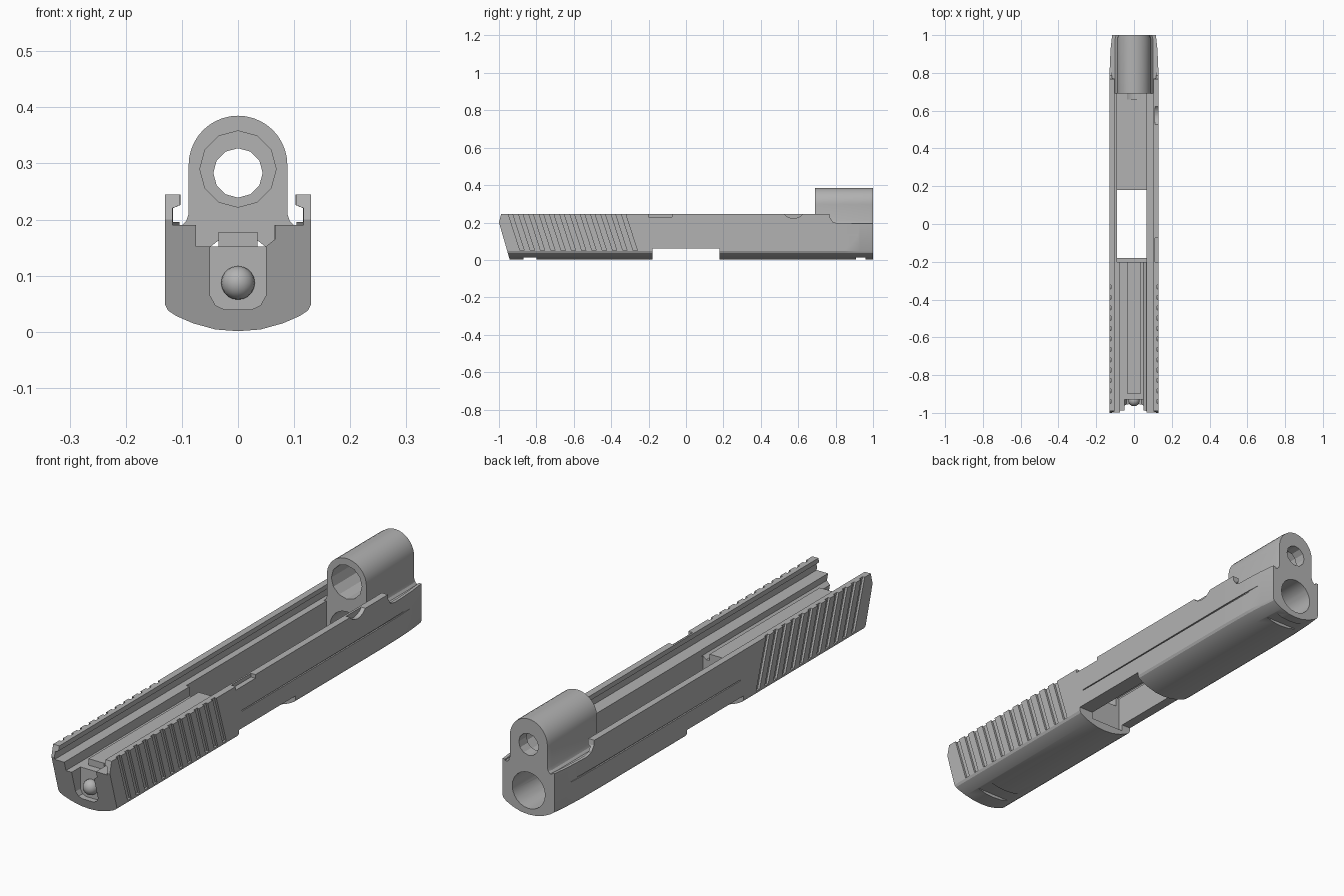
import bpy, bmesh, math

old = bpy.data.objects.get("Cube")
if old:
    bpy.data.objects.remove(old, do_unlink=True)

steel = bpy.data.materials.new("grey_steel")
steel.use_nodes = True
grey = (0.45, 0.45, 0.45, 1)
steel.diffuse_color = grey
steel.node_tree.nodes["Principled BSDF"].inputs["Base Color"].default_value = grey


def add_loft(bm, pts, rings, axis="y"):
    """Sweep a 2D outline along an axis; each ring is (position, width scale)."""
    loops = []
    for pos, s in rings:
        if axis == "y":
            loops.append([bm.verts.new((a * s, pos, b)) for a, b in pts])
        else:
            loops.append([bm.verts.new((pos, a, b)) for a, b in pts])
    n = len(pts)
    for lo, hi in zip(loops, loops[1:]):
        for i in range(n):
            j = (i + 1) % n
            bm.faces.new((lo[i], lo[j], hi[j], hi[i]))
    bm.faces.new(loops[0])
    bm.faces.new(loops[-1])


def finish(bm, name):
    bmesh.ops.recalc_face_normals(bm, faces=bm.faces)
    mesh = bpy.data.meshes.new(name)
    bm.to_mesh(mesh)
    bm.free()
    mesh.materials.append(steel)
    ob = bpy.data.objects.new(name, mesh)
    bpy.context.collection.objects.link(ob)
    return ob


def loft(name, pts, rings, axis="y"):
    bm = bmesh.new()
    add_loft(bm, pts, rings, axis)
    return finish(bm, name)


def rect(a0, a1, b0, b1):
    return [(a0, b0), (a1, b0), (a1, b1), (a0, b1)]


def circle(a, b, r, n):
    return [(a + r * math.cos(2 * math.pi * i / n), b + r * math.sin(2 * math.pi * i / n))
            for i in range(n)]


def boolean(target, tool, operation="DIFFERENCE"):
    mod = target.modifiers.new("cut", "BOOLEAN")
    mod.operation, mod.object, mod.solver = operation, tool, "EXACT"
    bpy.context.view_layer.objects.active = target
    bpy.ops.object.modifier_apply(modifier=mod.name)
    bpy.data.objects.remove(tool, do_unlink=True)


def cut(pts, a, b, axis="y"):
    boolean(body, loft("cutter", pts, [(a, 1), (b, 1)], axis))


# Main body: curved underside, straight walls, inward rail lips
half = [(0.04, 0.004), (0.08, 0.015), (0.11, 0.028), (0.125, 0.038), (0.13, 0.048),
        (0.13, 0.245), (0.103, 0.245), (0.103, 0.226), (0.117, 0.22),
        (0.117, 0.19)]
outline = [(0, 0.001)] + half + [(-x, z) for x, z in reversed(half)]
body = loft("slide_body", outline,
            [(-1.02, 1), (0.72, 1), (0.85, 0.985), (0.93, 0.95), (1, 0.89)])

# Raked rear end
cut([(-1.1, -0.1), (-0.913, -0.1), (-1, 0.2), (-0.985, 0.26), (-1.1, 0.26)],
    -0.2, 0.2, "x")

# Inner trough, rear channel and open port
cut(rect(-0.09, 0.065, 0.035, 0.3), -0.2, 0.69)
cut([(-0.075, 0.152), (0.05, 0.152), (0.066, 0.165), (0.066, 0.3), (-0.075, 0.3)],
    -1.1, -0.19)
cut(rect(-0.18, 0.18, -0.1, 0.062), -0.2, 0.2, "x")

# Rear recess with rounded lower corners
cut([(-0.05, 0.065), (-0.04, 0.047), (-0.025, 0.04), (0.025, 0.04), (0.04, 0.047),
     (0.05, 0.065), (0.05, 0.2), (-0.05, 0.2)], -1.1, -0.93)

# Lowered wall tops beside the upper tunnel
cut([(0.765, 0.26), (0.77, 0.225), (0.785, 0.203), (0.81, 0.196), (1.1, 0.196),
     (1.1, 0.26)], -0.2, 0.2, "x")

# Notches in the left wall
cut(rect(-0.2, -0.075, 0.23, 0.3), 0.11, 0.2, "x")
cut(circle(0.575, 0.285, 0.063, 32), 0.112, 0.2, "x")

# Sight slots across the underside
for y0, y1 in ((-0.87, -0.8), (0.91, 0.96)):
    cut(rect(y0, y1, -0.1, 0.014), -0.2, 0.2, "x")

# Slanted grip grooves and a long thin line on both sides
bm = bmesh.new()
for side in (-1, 1):
    for i in range(12):
        y = -0.955 + 0.055 * i
        add_loft(bm, [(y, 0.26), (y + 0.022, 0.26), (y + 0.09, 0.05), (y + 0.068, 0.05)],
                 [(side * 0.121, 1), (side * 0.15, 1)], "x")
    add_loft(bm, [(-0.16, 0.13), (0.92, 0.13), (0.92, 0.137), (-0.16, 0.134)],
             [(side * 0.124, 1), (side * 0.15, 1)], "x")
boolean(body, finish(bm, "cutter"))

# Upper tunnel housing with arched top and flared foot
arch = [(0.088 * math.cos(math.pi * i / 20), 0.297 + 0.088 * math.sin(math.pi * i / 20))
        for i in range(21)]
foot = [(-0.088, 0.21), (-0.092, 0.198), (-0.102, 0.188), (-0.102, 0.172),
        (0.102, 0.172), (0.102, 0.188), (0.092, 0.198), (0.088, 0.21)]
housing = loft("housing", arch + foot, [(0.69, 1), (0.98, 1), (1, 0.95)])
boolean(body, housing, "UNION")

# Tunnel holes and the large lower hole
cut(circle(0, 0.29, 0.068, 12), 0.6, 0.95)
cut(circle(0, 0.283, 0.044, 12), 0.9, 1.1)
cut(circle(0, 0.098, 0.073, 24), 0.66, 1.1)

# Raised centre rail in the rear channel
loft("centre_rail", rect(-0.035, 0.035, 0.14, 0.178), [(-0.9, 1), (-0.2, 1)])

# Domed pin in the rear recess
bm = bmesh.new()
bmesh.ops.create_uvsphere(bm, u_segments=16, v_segments=10, radius=0.03)
bmesh.ops.translate(bm, verts=bm.verts, vec=(0, -0.935, 0.087))
pin = finish(bm, "rear_pin")

for ob in (body, pin):
    bpy.ops.object.select_all(action="DESELECT")
    ob.select_set(True)
    bpy.context.view_layer.objects.active = ob
    bpy.ops.object.shade_smooth_by_angle(angle=math.radians(25))
